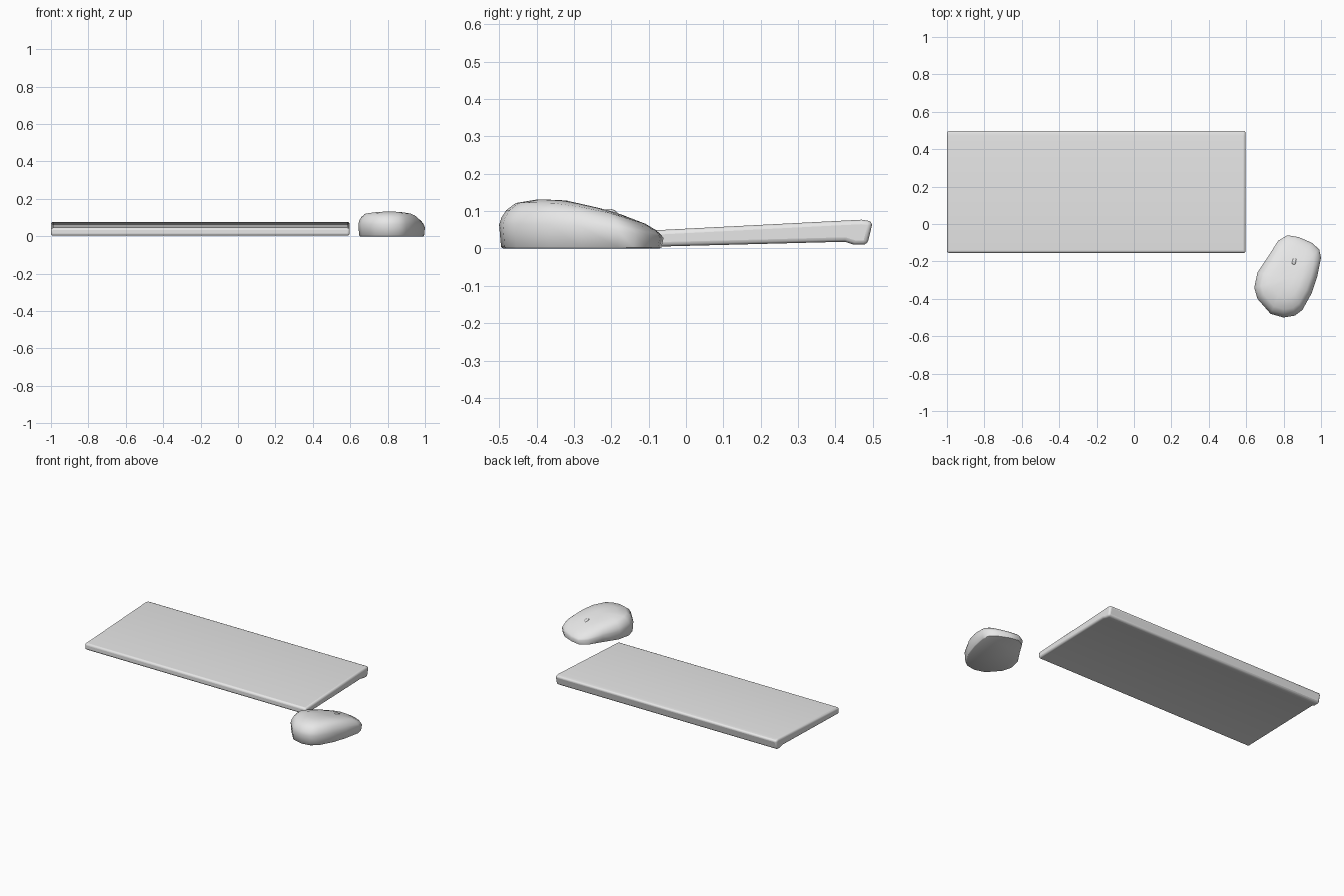
import bpy, bmesh, math

if "Cube" in bpy.data.objects:
    bpy.data.objects.remove(bpy.data.objects["Cube"])

# One plain grey plastic
GREY = (0.8, 0.8, 0.8, 1.0)
grey = bpy.data.materials.new("grey plastic")
grey.use_nodes = True
grey.diffuse_color = GREY
grey.node_tree.nodes["Principled BSDF"].inputs["Base Color"].default_value = GREY


def finish(bm, name, angle):
    """Turn a bmesh into a smooth-shaded object."""
    bmesh.ops.recalc_face_normals(bm, faces=bm.faces)
    mesh = bpy.data.meshes.new(name)
    bm.to_mesh(mesh)
    bm.free()
    mesh.materials.append(grey)
    obj = bpy.data.objects.new(name, mesh)
    bpy.context.collection.objects.link(obj)
    bpy.ops.object.select_all(action='DESELECT')
    obj.select_set(True)
    bpy.context.view_layer.objects.active = obj
    bpy.ops.object.shade_smooth_by_angle(angle=math.radians(angle))
    return obj


def bridge(bm, a, b):
    for i in range(len(a)):
        j = (i + 1) % len(a)
        bm.faces.new((a[i], a[j], b[j], b[i]))


# Keyboard: wedge side profile with a rear foot, extruded across its width
profile = [(-0.155, 0.003), (0.425, 0.018), (0.45, 0.01), (0.485, 0.01),
           (0.5, 0.072), (0.47, 0.077), (-0.155, 0.045)]
bm = bmesh.new()
ends = [[bm.verts.new((x, y, z)) for y, z in profile] for x in (-1.0, 0.597)]
bridge(bm, *ends)
for end in ends:
    bm.faces.new(end)
keyboard = finish(bm, "keyboard", 50)
bevel = keyboard.modifiers.new("rounded edges", 'BEVEL')
bevel.width = 0.012
bevel.segments = 3
bevel.limit_method = 'ANGLE'
bevel.angle_limit = math.radians(35)

# Mouse: plan outline lofted up to a back that slopes down to the nose
outline = [(0.82, -0.06), (0.88, -0.07), (0.95, -0.10), (0.99, -0.135),
           (1.0, -0.18), (0.98, -0.28), (0.95, -0.37), (0.90, -0.46),
           (0.86, -0.49), (0.80, -0.5), (0.73, -0.48), (0.66, -0.40),
           (0.643, -0.34), (0.66, -0.26), (0.72, -0.17), (0.77, -0.09)]
spine = [(-0.5, 0.127), (-0.40, 0.132), (-0.32, 0.127), (-0.2, 0.1),
         (-0.14, 0.08), (-0.06, 0.055)]
CX, CY = 0.815, -0.29


def back_height(y):
    for (y0, z0), (y1, z1) in zip(spine, spine[1:]):
        if y <= y1:
            return z0 + (z1 - z0) * (y - y0) / (y1 - y0)
    return spine[-1][1]


# Each ring: scale of the outline, fraction of the back height
rings = [(0.95, 0.0), (0.975, 0.03), (1.0, 0.5), (0.97, 0.65), (0.91, 0.8),
         (0.79, 0.94), (0.5, 1.0), (0.25, 1.01)]
bm = bmesh.new()
loops = []
for scale, fraction in rings:
    loop = []
    for px, py in outline:
        x, y = CX + (px - CX) * scale, CY + (py - CY) * scale
        loop.append(bm.verts.new((x, y, fraction * back_height(y))))
    loops.append(loop)
for low, high in zip(loops, loops[1:]):
    bridge(bm, low, high)
bm.faces.new(loops[0])
crown = bm.verts.new((CX, CY, back_height(CY) * 1.01))
top = loops[-1]
for i in range(len(top)):
    bm.faces.new((top[i], top[(i + 1) % len(top)], crown))
finish(bm, "mouse_body", 50)

# Scroll wheel, turned with the mouse
bm = bmesh.new()
bmesh.ops.create_cone(bm, cap_ends=True, segments=20, radius1=0.026,
                      radius2=0.026, depth=0.02)
wheel = finish(bm, "scroll_wheel", 40)
wheel.rotation_euler = (0, math.radians(90), math.radians(-14))
wheel.location = (0.855, -0.205, 0.08)
bevel = wheel.modifiers.new("rounded rim", 'BEVEL')
bevel.width = 0.005
bevel.segments = 2
